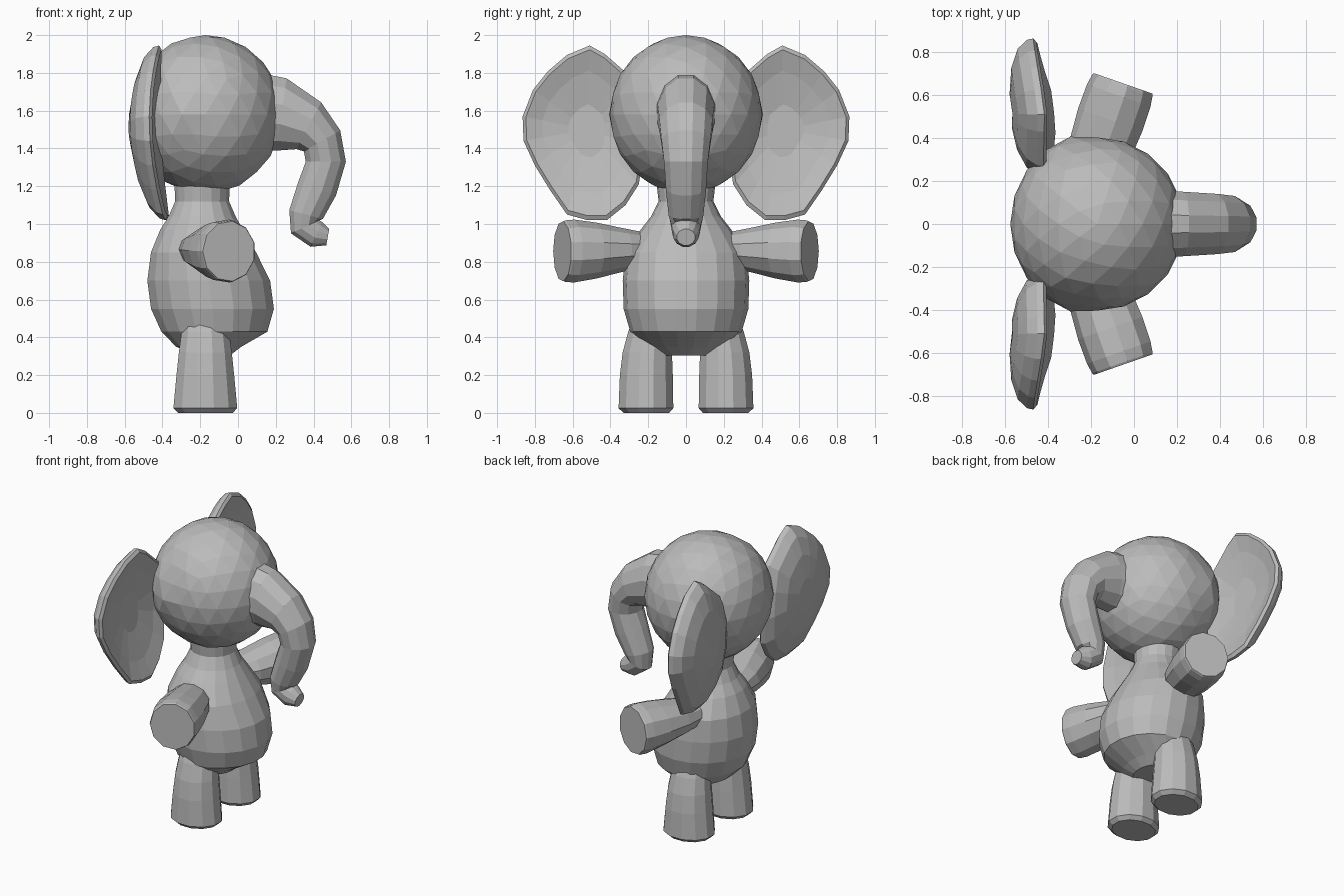
import bpy, bmesh, math
from mathutils import Vector

cube = bpy.data.objects.get("Cube")
if cube:
    bpy.data.objects.remove(cube)

grey = bpy.data.materials.new("soft grey")
grey.use_nodes = True
grey.diffuse_color = (0.5, 0.5, 0.5, 1)
grey.node_tree.nodes["Principled BSDF"].inputs["Base Color"].default_value = (0.5, 0.5, 0.5, 1)


def finish(name, bm):
    """Turn a bmesh into a flat-shaded grey object."""
    bmesh.ops.recalc_face_normals(bm, faces=bm.faces[:])
    mesh = bpy.data.meshes.new(name)
    bm.to_mesh(mesh)
    bm.free()
    mesh.materials.append(grey)
    obj = bpy.data.objects.new(name, mesh)
    bpy.context.collection.objects.link(obj)
    return obj


def skin(name, rings):
    """Join rings of points into a closed skin with capped ends."""
    bm = bmesh.new()
    loops = [[bm.verts.new(p) for p in ring] for ring in rings]
    n = len(loops[0])
    for a, b in zip(loops, loops[1:]):
        for i in range(n):
            j = (i + 1) % n
            bm.faces.new((a[i], a[j], b[j], b[i]))
    bm.faces.new(loops[0])
    bm.faces.new(loops[-1])
    return finish(name, bm)


def oval(centre, u, v, n):
    centre, u, v = Vector(centre), Vector(u), Vector(v)
    angles = [math.tau * (i + 0.5) / n for i in range(n)]
    return [centre + u * math.cos(a) + v * math.sin(a) for a in angles]


# Body and neck: height, back x, front x, half width
body = [(0.305, -0.22, -0.04, 0.13), (0.35, -0.33, 0.02, 0.22),
        (0.43, -0.41, 0.16, 0.295), (0.55, -0.465, 0.195, 0.33),
        (0.7, -0.485, 0.175, 0.335), (0.85, -0.465, 0.1, 0.32),
        (0.97, -0.415, 0.03, 0.24), (1.04, -0.37, -0.01, 0.185),
        (1.12, -0.335, -0.045, 0.145), (1.25, -0.34, -0.04, 0.16)]
skin("body", [oval(((a + b) / 2, 0, z), ((b - a) / 2, 0, 0), (0, w, 0), 18)
              for z, a, b, w in body])

# Head
bm = bmesh.new()
bmesh.ops.create_icosphere(bm, subdivisions=3, radius=1)
for v in bm.verts:
    fuller = 1.07 if v.co.x < -0.3 else 1.01
    v.co = Vector((-0.172 + 0.405 * v.co.x, 0.4 * fuller * v.co.y, 1.58 + 0.42 * v.co.z))
finish("head", bm)

# Trunk: x, z, half thickness, half width, heading in degrees below forward
trunk = [(0.04, 1.6, 0.22, 0.17, 0), (0.23, 1.58, 0.2, 0.155, 8),
         (0.375, 1.52, 0.145, 0.145, 28), (0.445, 1.44, 0.115, 0.135, 60),
         (0.465, 1.33, 0.11, 0.12, 90), (0.42, 1.19, 0.11, 0.11, 112),
         (0.36, 1.05, 0.095, 0.095, 105), (0.355, 0.985, 0.085, 0.08, 65),
         (0.415, 0.945, 0.075, 0.07, 25), (0.475, 0.93, 0.045, 0.05, 10)]
rings = []
for x, z, thick, wide, deg in trunk:
    t = math.radians(deg)
    rings.append(oval((x, 0, z), (thick * math.sin(t), 0, thick * math.cos(t)), (0, wide, 0), 12))
skin("trunk", rings)

# Ear outline (sideways, up), going round from the inner top
outline = [(0.27, 1.76), (0.35, 1.83), (0.43, 1.9), (0.51, 1.945), (0.63, 1.895),
           (0.73, 1.81), (0.81, 1.71), (0.865, 1.57), (0.86, 1.44), (0.8, 1.31),
           (0.72, 1.18), (0.63, 1.05), (0.52, 1.02), (0.42, 1.02), (0.32, 1.1),
           (0.25, 1.21), (0.22, 1.4), (0.23, 1.6)]


def ear_ring(side, size, offset):
    """One scaled copy of the outline; offset moves it forward."""
    ring = []
    for y, z in outline:
        rim = -0.455 + 0.2 * (z - 1.5) ** 2 + 0.03 * (1.5 - z) - 0.07 * (y - 0.52)
        ring.append((-0.46 + (rim + 0.46) * size + offset,
                     side * (0.52 + (y - 0.52) * size), 1.5 + (z - 1.5) * size))
    return ring


for side, label in ((1, "left"), (-1, "right")):
    # Ear: bulging back, thin rim, hollow front
    skin(label + "_ear", [ear_ring(side, s, o) for s, o in
                          ((0.25, -0.115), (0.6, -0.1), (0.86, -0.065), (0.98, -0.02),
                           (1, 0.01), (0.95, 0.025), (0.7, 0.0), (0.3, -0.02))])

    # Arm: a widening tube ending in a flat, slightly bevelled face
    along = Vector((0.33, side * 0.945, 0))
    across = Vector((0.945, side * -0.33, 0))
    start = Vector((-0.2, side * 0.22, 0.865))
    skin(label + "_arm", [oval(start + along * d - Vector((0, 0, 0.02 * d)),
                               across * w, (0, 0, h), 11)
                          for d, w, h in ((0, 0.12, 0.09), (0.12, 0.15, 0.115),
                                          (0.28, 0.162, 0.15), (0.4, 0.16, 0.168),
                                          (0.45, 0.152, 0.165), (0.46, 0.147, 0.16))])

    # Leg: height, x radius, y radius, distance from the middle
    leg = [(0, 0.15, 0.125, 0.21), (0.025, 0.175, 0.15, 0.212), (0.2, 0.158, 0.145, 0.21),
           (0.32, 0.145, 0.135, 0.205), (0.43, 0.13, 0.12, 0.19), (0.55, 0.11, 0.09, 0.17)]
    skin(label + "_leg", [oval((-0.173, side * y, z), (rx, 0, 0), (0, ry, 0), 12)
                          for z, rx, ry, y in leg])
